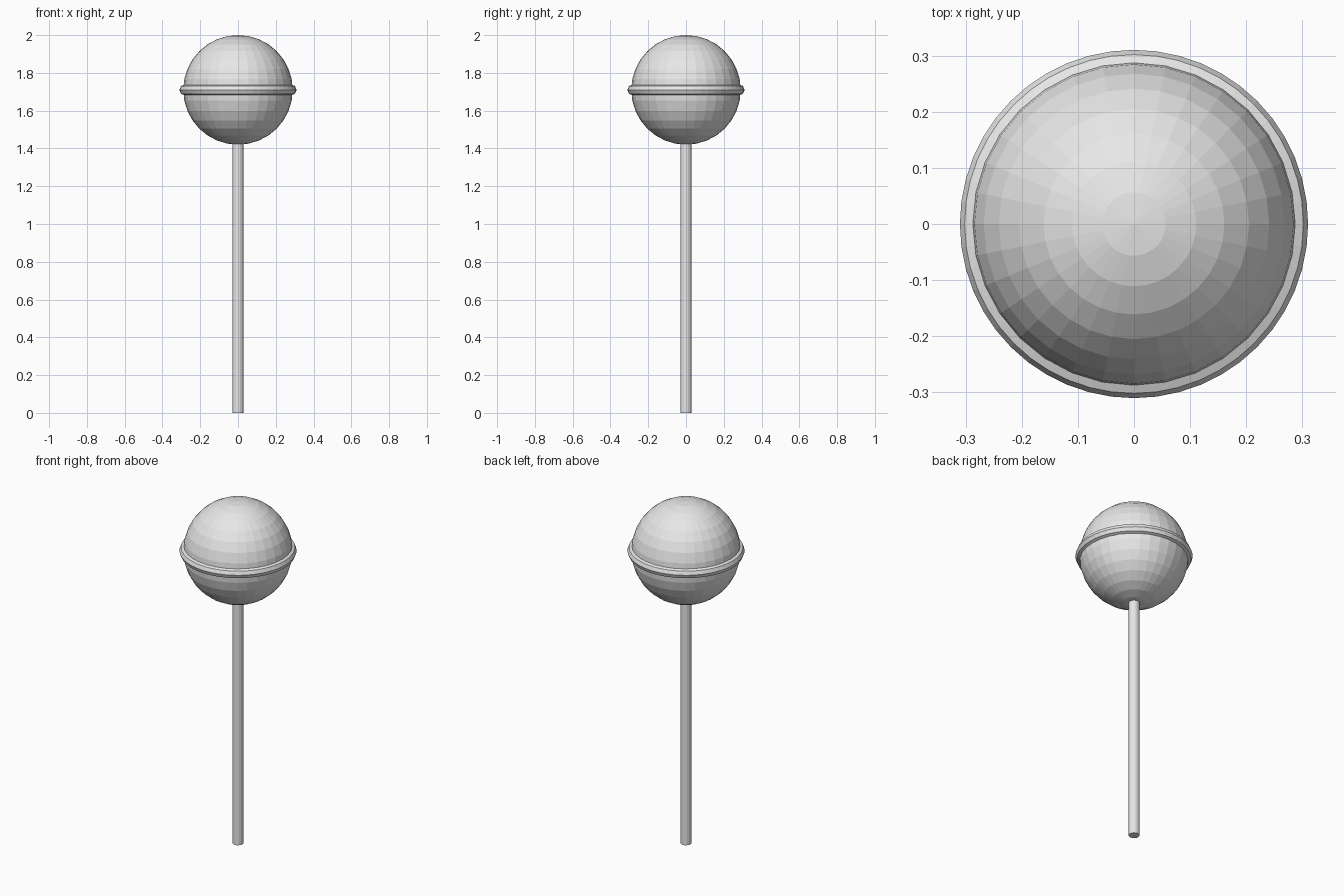
import bpy
import math
from mathutils import Vector

if "Cube" in bpy.data.objects:
    bpy.data.objects.remove(bpy.data.objects["Cube"])

R = 0.29            # candy radius
CENTRE_Z = 2.0 - R  # candy centre height

grey = bpy.data.materials.new("light grey")
grey.diffuse_color = (0.8, 0.8, 0.8, 1.0)
grey.use_nodes = True
grey.node_tree.nodes["Principled BSDF"].inputs["Base Color"].default_value = grey.diffuse_color


def finish(name):
    obj = bpy.context.object
    obj.name = name
    obj.data.materials.append(grey)
    return obj


# Candy ball, faceted
bpy.ops.mesh.primitive_uv_sphere_add(segments=32, ring_count=16, radius=R,
                                     location=(0, 0, CENTRE_Z))
finish("candy_ball")

# Raised band around the middle
bpy.ops.mesh.primitive_torus_add(major_segments=48, minor_segments=8,
                                 major_radius=0.97 * R, minor_radius=0.1 * R,
                                 location=(0, 0, CENTRE_Z))
finish("candy_band")

# Stick, ending just inside the ball
stick_height = CENTRE_Z - R + 0.03
bpy.ops.mesh.primitive_cylinder_add(vertices=16, radius=0.1 * R, depth=stick_height,
                                    location=(0, 0, stick_height / 2))
finish("stick")
